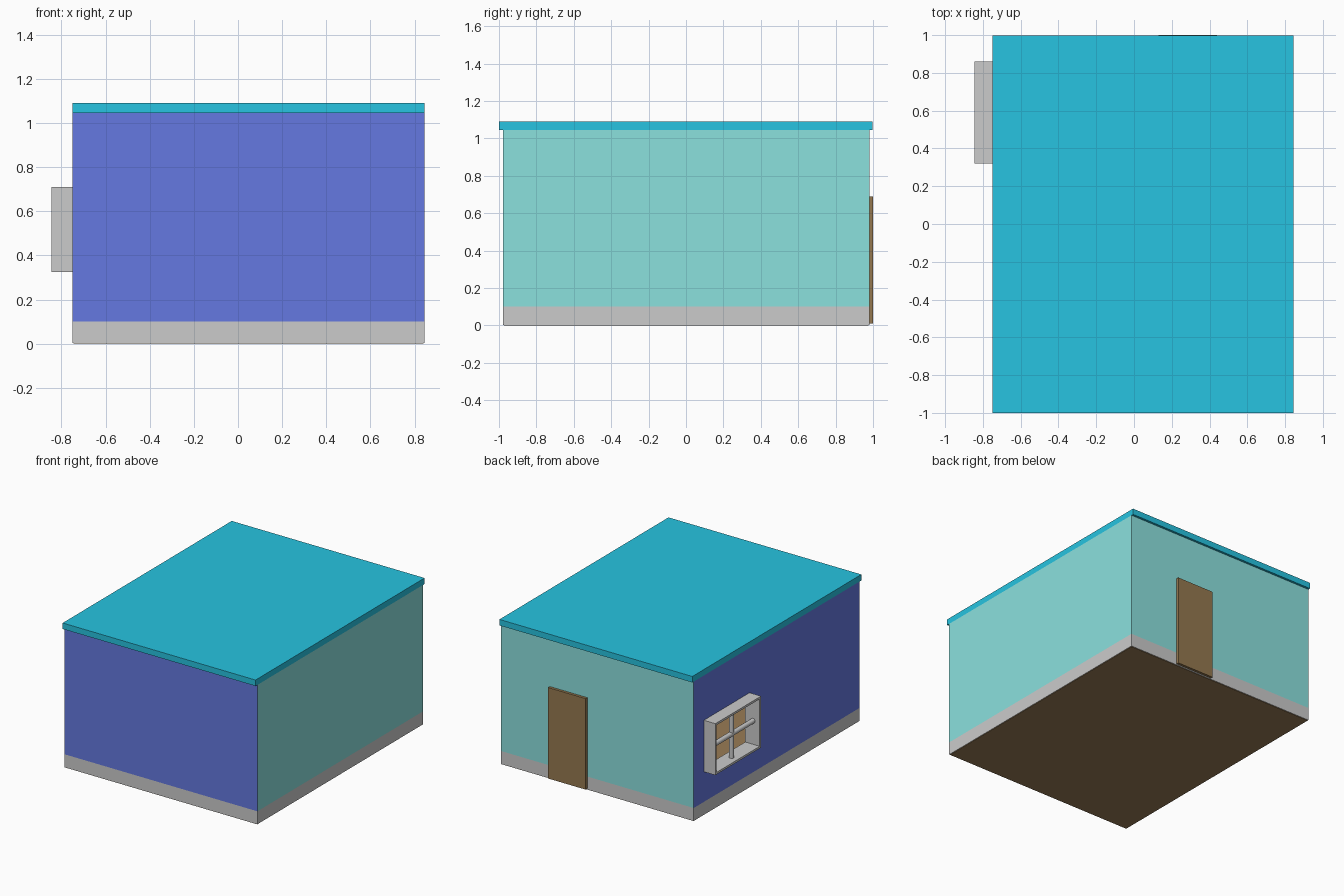
import bpy, bmesh
from math import pi

if "Cube" in bpy.data.objects:
    bpy.data.objects.remove(bpy.data.objects["Cube"])


def material(name, rgb):
    m = bpy.data.materials.new(name)
    m.diffuse_color = (*rgb, 1)
    m.use_nodes = True
    m.node_tree.nodes["Principled BSDF"].inputs["Base Color"].default_value = m.diffuse_color
    return m


BLUE = material("blue_paint", (0.13, 0.19, 0.75))
TEAL = material("teal_paint", (0.26, 0.75, 0.73))
ROOF = material("cyan_roof", (0.02, 0.55, 0.75))
WOOD = material("door_wood", (0.30, 0.19, 0.08))
FLOOR = material("floor_wood", (0.32, 0.20, 0.09))


def prism(name, footprint, z0, z1, mat=None):
    """Extrude a plan outline from z0 up to z1."""
    bm = bmesh.new()
    face = bm.faces.new([bm.verts.new((x, y, z0)) for x, y in footprint])
    new = bmesh.ops.extrude_face_region(bm, geom=[face])["geom"]
    top = [v for v in new if isinstance(v, bmesh.types.BMVert)]
    bmesh.ops.translate(bm, verts=top, vec=(0, 0, z1 - z0))
    bmesh.ops.recalc_face_normals(bm, faces=bm.faces)
    me = bpy.data.meshes.new(name)
    bm.to_mesh(me)
    bm.free()
    if mat:
        me.materials.append(mat)
    ob = bpy.data.objects.new(name, me)
    bpy.context.collection.objects.link(ob)
    return ob


def rect(x0, x1, y0, y1):
    return [(x0, y0), (x1, y0), (x1, y1), (x0, y1)]


def box(name, x0, x1, y0, y1, z0, z1, mat=None):
    return prism(name, rect(x0, x1, y0, y1), z0, z1, mat)


X0, X1, Y0, Y1 = -0.75, 0.845, -0.978, 0.98
T = 0.02          # wall thickness
SKIRT, EAVE = 0.10, 1.045

# Four walls with mitred corners, each above a grey base course
outer = rect(X0, X1, Y0, Y1)
inner = rect(X0 + T, X1 - T, Y0 + T, Y1 - T)
walls = {}
for i, (side, mat) in enumerate([("front", BLUE), ("right", TEAL),
                                 ("back", TEAL), ("left", BLUE)]):
    j = (i + 1) % 4
    plan = [outer[i], outer[j], inner[j], inner[i]]
    prism(side + "_base", plan, 0.003, SKIRT)
    walls[side] = prism(side + "_wall", plan, SKIRT, EAVE, mat)

# Floor, roof and door
box("floor", X0 + 0.004, X1 - 0.004, Y0 + 0.004, Y1 - 0.004, 0, 0.02, FLOOR)
box("roof", X0, X1, -1.0, 0.997, EAVE, 1.09, ROOF)
box("door", 0.13, 0.44, Y1, 1.0, 0.01, 0.69, WOOD)

# Window opening cut through the left wall
WX0, WX1, WY0, WY1, WZ0, WZ1, F = -0.845, -0.725, 0.32, 0.86, 0.325, 0.71, 0.016
cutter = box("window_cutter", WX0, WX1 + 0.1, WY0 + F / 2, WY1 - F / 2,
             WZ0 + F / 2, WZ1 - F / 2)
cutter.hide_render = True
mod = walls["left"].modifiers.new("opening", "BOOLEAN")
mod.operation, mod.solver, mod.object = "DIFFERENCE", "EXACT", cutter
bpy.context.view_layer.objects.active = walls["left"]
bpy.ops.object.modifier_apply(modifier=mod.name)
bpy.data.objects.remove(cutter)

# Projecting window frame
for name, z in (("window_sill", WZ0), ("window_head", WZ1 - F)):
    box(name, WX0, WX1, WY0, WY1, z, z + F)
for name, y in (("window_jamb_front", WY0), ("window_jamb_back", WY1 - F)):
    box(name, WX0, WX1, y, y + F, WZ0 + F, WZ1 - F)

# Round crossbars set halfway into the frame
centre = (-0.79, (WY0 + WY1) / 2, (WZ0 + WZ1) / 2)
for name, length, tilt in (("upright_bar", WZ1 - WZ0 - F, 0),
                           ("cross_bar", WY1 - WY0 - F, pi / 2)):
    bpy.ops.mesh.primitive_cylinder_add(vertices=16, radius=0.018, depth=length,
                                        location=centre, rotation=(tilt, 0, 0))
    bpy.context.object.name = name
    bpy.ops.object.shade_smooth_by_angle()
